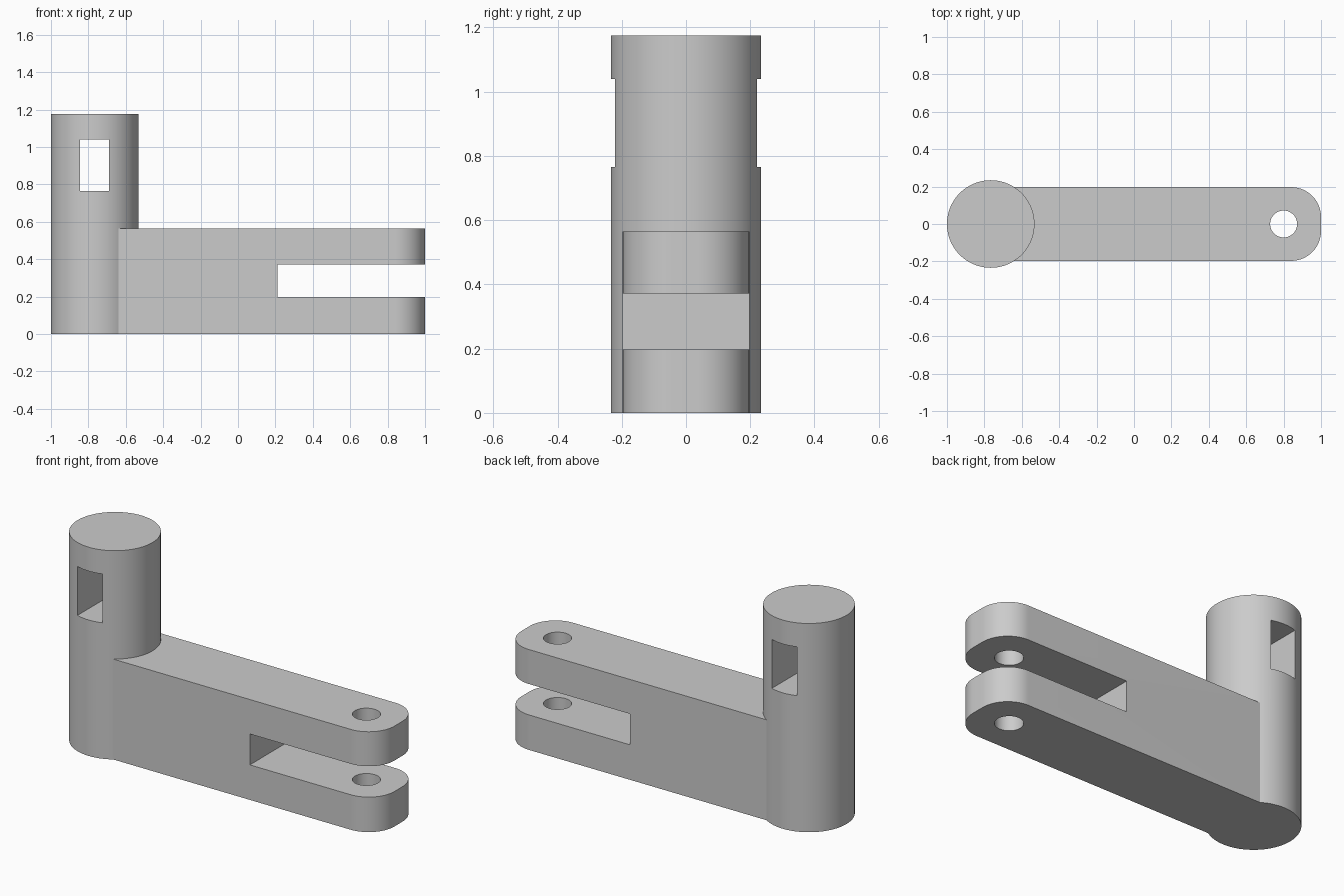
import bpy, bmesh, math

cube = bpy.data.objects.get("Cube")
if cube:
    bpy.data.objects.remove(cube, do_unlink=True)

grey = bpy.data.materials.new("plain_grey")
grey.use_nodes = True
colour = (0.6, 0.6, 0.6, 1)
grey.diffuse_color = colour
grey.node_tree.nodes["Principled BSDF"].inputs["Base Color"].default_value = colour

POST_X, POST_R, POST_H = -0.766, 0.234, 1.175
ARM_W, ARM_H, FILLET = 0.197, 0.565, 0.16
PIN_X, PIN_R = 0.8, 0.072


def prism(name, outline, z0, z1):
    """Extrude a plan outline from z0 up to z1."""
    mesh = bpy.data.meshes.new(name)
    bm = bmesh.new()
    face = bm.faces.new([bm.verts.new((x, y, z0)) for x, y in outline])
    top = bmesh.ops.extrude_face_region(bm, geom=[face])["geom"]
    bmesh.ops.translate(bm, vec=(0, 0, z1 - z0),
                        verts=[v for v in top if isinstance(v, bmesh.types.BMVert)])
    bmesh.ops.recalc_face_normals(bm, faces=bm.faces)
    bm.to_mesh(mesh)
    bm.free()
    mesh.materials.append(grey)
    obj = bpy.data.objects.new(name, mesh)
    bpy.context.collection.objects.link(obj)
    return obj


def arc(x, y, r, start, end, steps):
    angles = [math.radians(start + (end - start) * i / steps) for i in range(steps + 1)]
    return [(x + r * math.cos(a), y + r * math.sin(a)) for a in angles]


def circle(x, r, steps):
    return arc(x, 0, r, 0, 360, steps)[:-1]


def rectangle(x0, x1, y):
    return [(x0, -y), (x1, -y), (x1, y), (x0, y)]


def combine(target, tool, operation):
    mod = target.modifiers.new(tool.name, "BOOLEAN")
    mod.operation, mod.solver, mod.object = operation, "EXACT", tool
    bpy.context.view_layer.objects.active = target
    bpy.ops.object.modifier_apply(modifier=mod.name)
    bpy.data.objects.remove(tool, do_unlink=True)


# Upright post with a rectangular window through it
bracket = prism("post_and_forked_arm", circle(POST_X, POST_R, 96), 0, POST_H)
combine(bracket, prism("window_cutter", rectangle(-0.845, -0.69, 0.5), 0.765, 1.04), "DIFFERENCE")

# Arm with rounded end corners, split into a fork and drilled for a pin
cx, cy = 1 - FILLET, ARM_W - FILLET
outline = ([(POST_X, -ARM_W)] + arc(cx, -cy, FILLET, -90, 0, 24)
           + arc(cx, cy, FILLET, 0, 90, 24) + [(POST_X, ARM_W)])
arm = prism("arm", outline, 0, ARM_H)
combine(arm, prism("slot_cutter", rectangle(0.212, 1.2, 0.5), 0.197, 0.371), "DIFFERENCE")
combine(arm, prism("pin_hole_cutter", circle(PIN_X, PIN_R, 48), -0.2, 0.8), "DIFFERENCE")
combine(bracket, arm, "UNION")

# Smooth curved walls, crisp edges
bpy.ops.object.select_all(action="DESELECT")
bracket.select_set(True)
bpy.context.view_layer.objects.active = bracket
bpy.ops.object.shade_smooth_by_angle(angle=math.radians(20))
